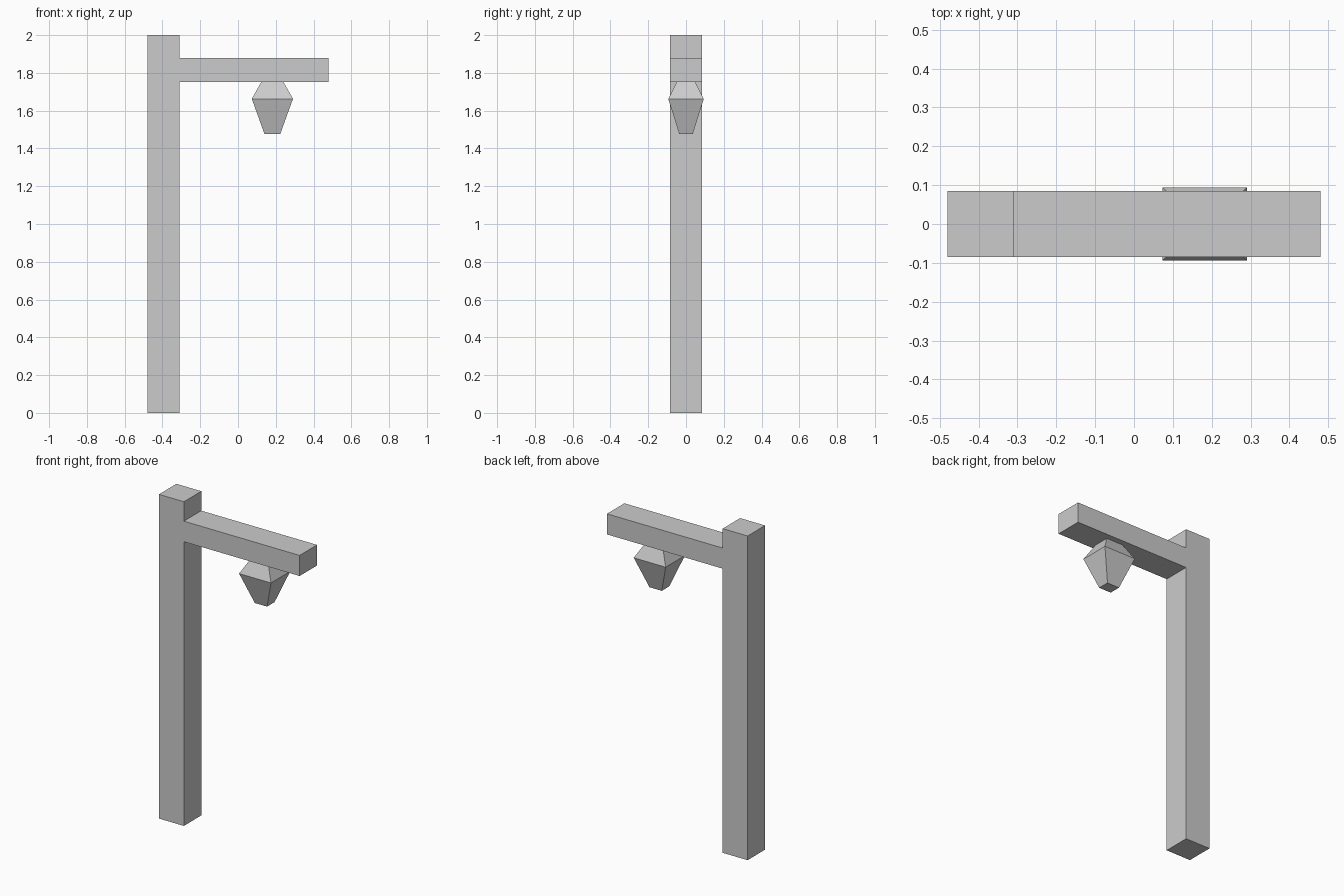
import bpy
import bmesh

if "Cube" in bpy.data.objects:
    bpy.data.objects.remove(bpy.data.objects["Cube"])


def make_object(name, bm):
    bmesh.ops.recalc_face_normals(bm, faces=bm.faces)
    mesh = bpy.data.meshes.new(name)
    bm.to_mesh(mesh)
    bm.free()
    obj = bpy.data.objects.new(name, mesh)
    bpy.context.collection.objects.link(obj)
    return obj


# Post and arm: one side profile (x, z) extruded through the depth
half_depth = 0.085
profile = [(-0.48, 0), (-0.31, 0), (-0.31, 1.753), (0.48, 1.753),
           (0.48, 1.88), (-0.31, 1.88), (-0.31, 2), (-0.48, 2)]
bm = bmesh.new()
face = bm.faces.new([bm.verts.new((x, -half_depth, z)) for x, z in profile])
result = bmesh.ops.extrude_face_region(bm, geom=[face])
moved = [v for v in result["geom"] if isinstance(v, bmesh.types.BMVert)]
bmesh.ops.translate(bm, verts=moved, vec=(0, 2 * half_depth, 0))
make_object("post_and_arm", bm)

# Hanging lantern: stacked rectangles (half width, half depth, z)
centre_x = 0.182
sections = [(0.042, 0.036, 1.477), (0.109, 0.094, 1.663), (0.058, 0.049, 1.753)]
corners = [(-1, -1), (1, -1), (1, 1), (-1, 1)]
bm = bmesh.new()
rings = [[bm.verts.new((centre_x + sx * w, sy * d, z)) for sx, sy in corners]
         for w, d, z in sections]
for low, high in zip(rings, rings[1:]):
    for i in range(4):
        j = (i + 1) % 4
        bm.faces.new((low[i], low[j], high[j], high[i]))
bm.faces.new(rings[0])
bm.faces.new(rings[-1])
make_object("lantern", bm)
